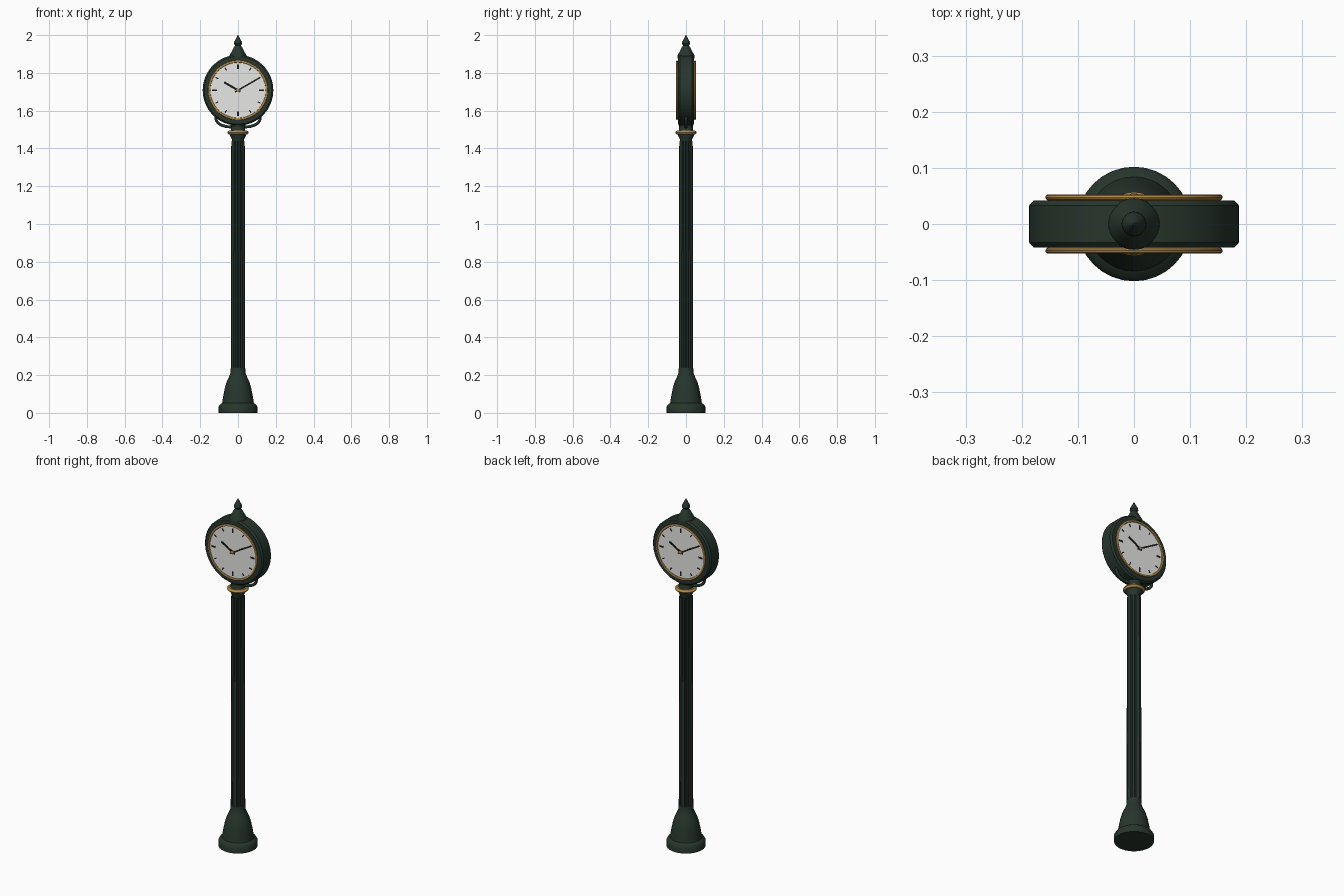
import bpy, bmesh, math
from mathutils import Matrix, Vector

old = bpy.data.objects.get("Cube")
if old:
    bpy.data.objects.remove(old, do_unlink=True)


def material(name, r, g, b):
    m = bpy.data.materials.new(name)
    m.use_nodes = True
    m.diffuse_color = (r, g, b, 1)
    m.node_tree.nodes["Principled BSDF"].inputs["Base Color"].default_value = (r, g, b, 1)
    return m


GREEN = material("dark green paint", 0.02, 0.036, 0.025)
GOLD = material("gold trim", 0.46, 0.26, 0.07)
WHITE = material("white dial", 0.83, 0.83, 0.81)
BLACK = material("black marks", 0.01, 0.01, 0.01)


def finish(ob, mat, angle=35):
    ob.data.materials.append(mat)
    bpy.ops.object.select_all(action="DESELECT")
    ob.select_set(True)
    bpy.context.view_layer.objects.active = ob
    bpy.ops.object.shade_smooth_by_angle(angle=math.radians(angle))
    return ob


def from_bmesh(name, bm, mat, matrix=Matrix()):
    bmesh.ops.recalc_face_normals(bm, faces=bm.faces)
    bm.transform(matrix)
    me = bpy.data.meshes.new(name)
    bm.to_mesh(me)
    bm.free()
    ob = bpy.data.objects.new(name, me)
    bpy.context.collection.objects.link(ob)
    return finish(ob, mat)


def lathe(name, profile, mat, sides=32, matrix=Matrix(), shape=lambda a: 1, loop=False):
    """Turn (radius, height) points around z; loop closes the section into a ring."""
    bm = bmesh.new()
    rings = []
    for r, z in profile:
        ring = []
        for i in range(sides):
            a = math.tau * i / sides
            k = r * shape(a)
            ring.append(bm.verts.new((k * math.cos(a), k * math.sin(a), z)))
        rings.append(ring)
    pairs = list(zip(rings, rings[1:]))
    if loop:
        pairs.append((rings[-1], rings[0]))
    for lo, hi in pairs:
        for i in range(sides):
            j = (i + 1) % sides
            bm.faces.new((lo[i], lo[j], hi[j], hi[i]))
    if not loop:
        bm.faces.new(rings[0])
        bm.faces.new(rings[-1])
    return from_bmesh(name, bm, mat, matrix)


# Post: flared base, fluted shaft, capital, gold collar and neck
lathe("base", [(0.102, 0), (0.102, 0.034), (0.096, 0.044), (0.084, 0.052), (0.078, 0.09),
               (0.07, 0.13), (0.06, 0.165), (0.048, 0.19), (0.04, 0.21), (0.038, 0.24)], GREEN)
lathe("fluted_shaft", [(0.038, 0.23), (0.036, 1.44)], GREEN, 96,
      shape=lambda a: 1 - 0.12 * max(0, math.cos(12 * a)))
lathe("capital", [(0.031, 1.43), (0.033, 1.45), (0.042, 1.468), (0.044, 1.478)], GREEN)
lathe("collar", [(0.048, 1.474), (0.055, 1.479), (0.057, 1.484), (0.055, 1.489), (0.048, 1.494)], GOLD)
lathe("neck", [(0.042, 1.49), (0.036, 1.5), (0.036, 1.54)], GREEN)

# Clock drum with bevelled rims
CENTRE = Matrix.Translation((0, 0, 1.708))
FRONT = CENTRE @ Matrix.Rotation(math.pi / 2, 4, "X")
BACK = CENTRE @ Matrix.Rotation(math.pi, 4, "Z") @ Matrix.Rotation(math.pi / 2, 4, "X")
lathe("drum", [(0.179, -0.042), (0.187, -0.033), (0.187, 0.033), (0.179, 0.042)], GREEN, 64, FRONT)

# Finial on top of the drum
lathe("finial", [(0.046, 1.875), (0.046, 1.888), (0.042, 1.898), (0.032, 1.915), (0.022, 1.935),
                 (0.015, 1.945), (0.022, 1.955), (0.021, 1.963), (0.013, 1.978), (0.002, 2.0)], GREEN)


def bars(name, specs, mat, height, matrix):
    """Flat bars: each is (clock angle, inner radius, outer radius, width)."""
    bm = bmesh.new()
    for angle, r0, r1, width in specs:
        place = (Matrix.Rotation(-angle, 4, "Z") @ Matrix.Translation((0, (r0 + r1) / 2, height))
                 @ Matrix.Diagonal((width, r1 - r0, 0.002, 1)))
        bmesh.ops.create_cube(bm, size=1, matrix=place)
    from_bmesh(name, bm, mat, matrix)


# Dials, one on each side
for side, frame in (("front", FRONT), ("back", BACK)):
    lathe(side + "_dial", [(0.15, 0.04), (0.15, 0.0455)], WHITE, 64, frame)
    section = [(0.152 + 0.006 * math.cos(t * math.tau / 10), 0.0475 + 0.0055 * math.sin(t * math.tau / 10))
               for t in range(10)]
    lathe(side + "_bezel", section, GOLD, 64, frame, loop=True)
    ticks = []
    for hour in range(12):
        major = hour % 3 == 0
        ticks.append((hour * math.tau / 12, 0.112 if major else 0.121, 0.137, 0.009 if major else 0.006))
    bars(side + "_hour_marks", ticks, BLACK, 0.046, frame)
    bars(side + "_hour_hand", [(math.radians(-60), -0.015, 0.085, 0.011)], BLACK, 0.0475, frame)
    bars(side + "_minute_hand", [(math.radians(60), -0.02, 0.132, 0.008)], BLACK, 0.0495, frame)
    lathe(side + "_hub", [(0.009, 0.045), (0.009, 0.052), (0.005, 0.054)], GOLD, 16, frame)

# Saddle and curved brackets cradling the drum
lathe("saddle", [(0.036, 1.515), (0.04, 1.525), (0.04, 1.545)], GREEN)
for side, s in (("left", 1), ("right", -1)):
    curve = bpy.data.curves.new(side + "_bracket", "CURVE")
    curve.dimensions = "3D"
    curve.bevel_depth = 0.008
    curve.bevel_resolution = 3
    curve.use_fill_caps = True
    path = [(0.025, 1.513), (0.07, 1.518), (0.1, 1.531), (0.115, 1.55), (0.118, 1.572)]
    spline = curve.splines.new("BEZIER")
    spline.bezier_points.add(len(path) - 1)
    for p, (x, z) in zip(spline.bezier_points, path):
        p.co = Vector((s * x, 0, z))
        p.handle_left_type = p.handle_right_type = "AUTO"
    ob = bpy.data.objects.new(side + "_bracket", curve)
    bpy.context.collection.objects.link(ob)
    curve.materials.append(GREEN)
